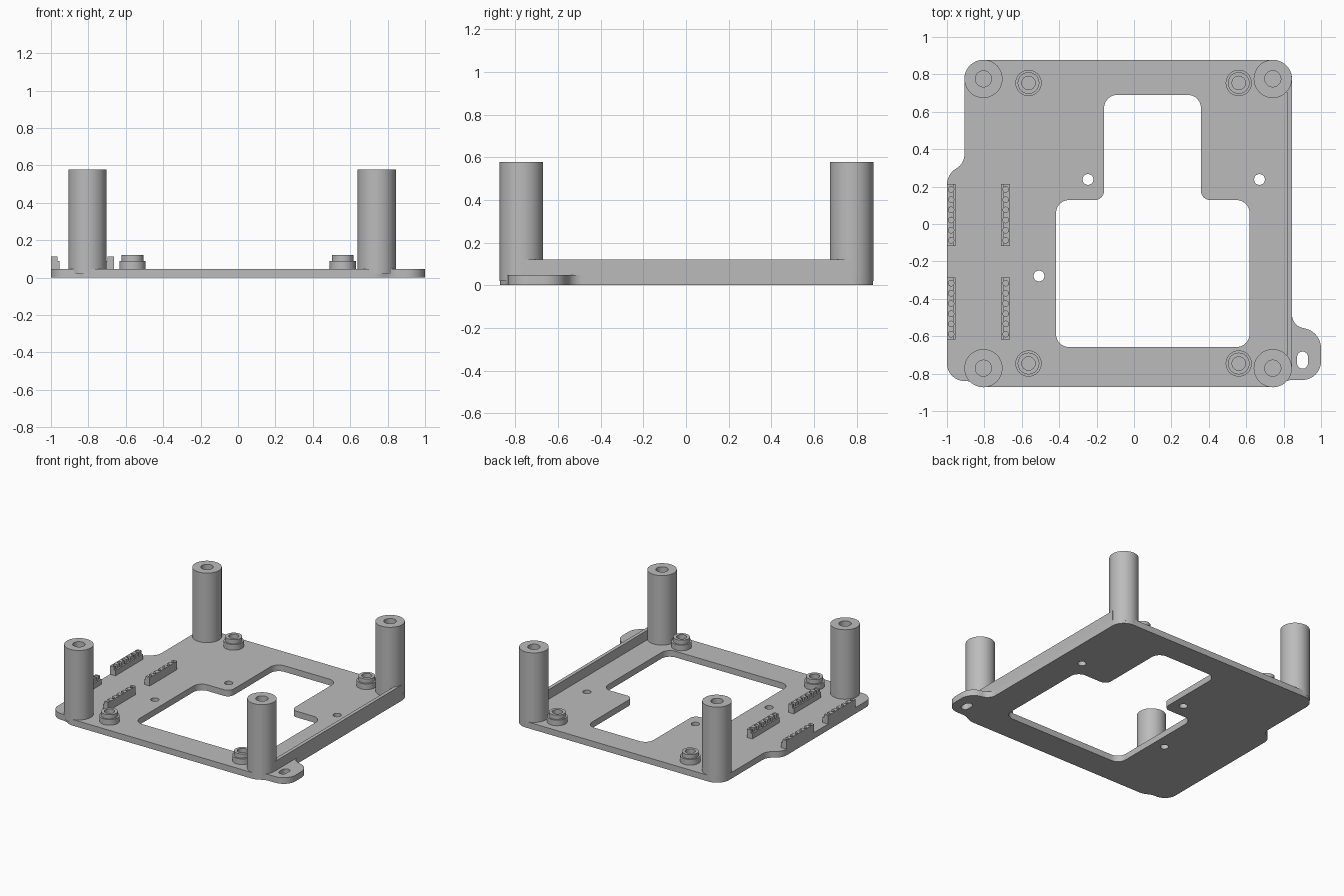
import bpy, bmesh, math
from mathutils import Vector

cube = bpy.data.objects.get("Cube")
if cube:
    bpy.data.objects.remove(cube, do_unlink=True)

gray = bpy.data.materials.new("plain gray")
gray.use_nodes = True
gray.diffuse_color = (0.5, 0.5, 0.5, 1)
gray.node_tree.nodes["Principled BSDF"].inputs["Base Color"].default_value = (0.5, 0.5, 0.5, 1)

PLATE_TOP = 0.047


def finish(obj):
    """Weld, fix normals, colour and shade a part."""
    bm = bmesh.new()
    bm.from_mesh(obj.data)
    bmesh.ops.remove_doubles(bm, verts=bm.verts, dist=1e-5)
    bmesh.ops.recalc_face_normals(bm, faces=bm.faces)
    bm.to_mesh(obj.data)
    bm.free()
    obj.data.materials.clear()
    obj.data.materials.append(gray)
    bpy.ops.object.select_all(action='DESELECT')
    obj.select_set(True)
    bpy.context.view_layer.objects.active = obj
    bpy.ops.object.shade_smooth_by_angle(angle=math.radians(35))


def prism(name, loops, z0, z1):
    """Extrude an outline, with further loops as holes."""
    curve = bpy.data.curves.new(name, 'CURVE')
    curve.dimensions = '2D'
    curve.fill_mode = 'BOTH'
    curve.extrude = (z1 - z0) / 2
    for loop in loops:
        spline = curve.splines.new('POLY')
        spline.points.add(len(loop) - 1)
        for point, (x, y) in zip(spline.points, loop):
            point.co = (x, y, 0, 1)
        spline.use_cyclic_u = True
    obj = bpy.data.objects.new(name, curve)
    bpy.context.collection.objects.link(obj)
    bpy.ops.object.select_all(action='DESELECT')
    obj.select_set(True)
    bpy.context.view_layer.objects.active = obj
    bpy.ops.object.convert(target='MESH')
    obj = bpy.context.object
    for v in obj.data.vertices:
        v.co.z += (z0 + z1) / 2
    finish(obj)


def lathe(name, profile, x, y, steps=48):
    """Turn an (r, z) profile around a vertical axis."""
    bm = bmesh.new()
    verts = [bm.verts.new((r, 0, z)) for r, z in profile]
    edges = [bm.edges.new(pair) for pair in zip(verts, verts[1:])]
    bmesh.ops.spin(bm, geom=verts + edges, cent=(0, 0, 0), axis=(0, 0, 1),
                   angle=math.tau, steps=steps)
    mesh = bpy.data.meshes.new(name)
    bm.to_mesh(mesh)
    bm.free()
    obj = bpy.data.objects.new(name, mesh)
    obj.location = (x, y, 0)
    bpy.context.collection.objects.link(obj)
    finish(obj)


def rounded(corners, steps=10):
    """Polygon of (x, y, setback) with exact arcs at the corners."""
    out = []
    for i, (x, y, t) in enumerate(corners):
        p = Vector((x, y))
        if not t:
            out.append(p)
            continue
        a = (Vector(corners[i - 1][:2]) - p).normalized()
        b = (Vector(corners[(i + 1) % len(corners)][:2]) - p).normalized()
        w = math.sin(a.angle(b) / 2)
        for k in range(steps + 1):
            s = k / steps
            c0, c1, c2 = (1 - s) ** 2, 2 * w * s * (1 - s), s * s
            out.append((c0 * (p + a * t) + c1 * p + c2 * (p + b * t)) / (c0 + c1 + c2))
    return out


def circle(x, y, r, stretch=0, n=24):
    """Circle, or an upright slot when stretched."""
    out = []
    for k in range(n):
        a = math.tau * (k + 0.5) / n
        out.append((x + r * math.cos(a),
                    y + r * math.sin(a) + math.copysign(stretch, math.sin(a))))
    return out


def box(x0, x1, y0, y1):
    return [(x0, y0), (x1, y0), (x1, y1), (x0, y1)]


# Base plate with side tab, central opening, screw holes and tab slot
outline = rounded([
    (-0.907, 0.877, 0.102), (-0.907, 0.325, 0.045), (-1, 0.265, 0.055),
    (-1, -0.84, 0.095), (-0.87, -0.84, 0.03), (-0.81, -0.872, 0.03),
    (0.75, -0.872, 0.03), (0.82, -0.834, 0.03), (1, -0.834, 0.1),
    (1, -0.575, 0.09), (0.845, -0.545, 0.06), (0.845, 0.877, 0.102)])
opening = rounded([
    (-0.16, 0.69, 0.07), (-0.16, 0.128, 0.05), (-0.417, 0.128, 0.07),
    (-0.417, -0.658, 0.07), (0.618, -0.658, 0.07), (0.618, 0.128, 0.07),
    (0.358, 0.128, 0.05), (0.358, 0.69, 0.07)])
screw_holes = [circle(x, y, 0.029) for x, y in
               [(-0.246, 0.238), (0.671, 0.238), (-0.508, -0.278)]]
slot = circle(0.901, -0.728, 0.029, 0.017)
prism("base_plate", [outline, opening, slot] + screw_holes, 0, PLATE_TOP)

# Raised rail along the left edge
prism("side_rail", [box(0.818, 0.845, -0.77, 0.777)], PLATE_TOP, 0.12)

# Tall corner posts with blind bores
for side, x in (("right", -0.805), ("left", 0.742)):
    for end, y in (("front", -0.771), ("back", 0.776)):
        lathe(f"{end}_{side}_post",
              [(0, 0.02), (0.102, 0.02), (0.102, 0.578), (0.043, 0.578),
               (0.043, 0.25), (0, 0.25)], x, y)

# Short stepped standoffs
for side, x in (("right", -0.564), ("left", 0.56)):
    for end, y in (("front", -0.746), ("back", 0.754)):
        lathe(f"{end}_{side}_standoff",
              [(0, 0.02), (0.07, 0.02), (0.07, 0.09), (0.058, 0.09),
               (0.058, 0.122), (0.036, 0.122), (0.036, 0.05), (0, 0.05)], x, y, 32)

# Pin sockets: a drilled base and a taller comb, the two columns mirrored
WIDTH, COMB, PITCH, PIN_R, PIN_X = 0.046, 0.034, 0.0545, 0.015, 0.022
for end, y0 in (("front", -0.618), ("back", -0.117)):
    length = 0.331
    pins = [y0 + length / 2 + (i - 2.5) * PITCH for i in range(6)]
    comb = [(0, y0), (COMB, y0)]
    reach = math.acos((COMB - PIN_X) / PIN_R)
    for py in pins:
        for k in range(13):
            a = -reach - (math.tau - 2 * reach) * k / 12
            comb.append((PIN_X + PIN_R * math.cos(a), py + PIN_R * math.sin(a)))
    comb += [(COMB, y0 + length), (0, y0 + length)]
    drilled = [box(0, WIDTH, y0, y0 + length)] + [circle(PIN_X, py, PIN_R, n=16) for py in pins]
    for column, x0, sign in (("outer", -1, 1), ("inner", -0.664, -1)):
        def place(loop):
            return [(x0 + sign * x, y) for x, y in loop]
        prism(f"{end}_{column}_socket_base", [place(p) for p in drilled], PLATE_TOP, 0.088)
        prism(f"{end}_{column}_socket_comb", [place(comb)], 0.088, 0.112)
